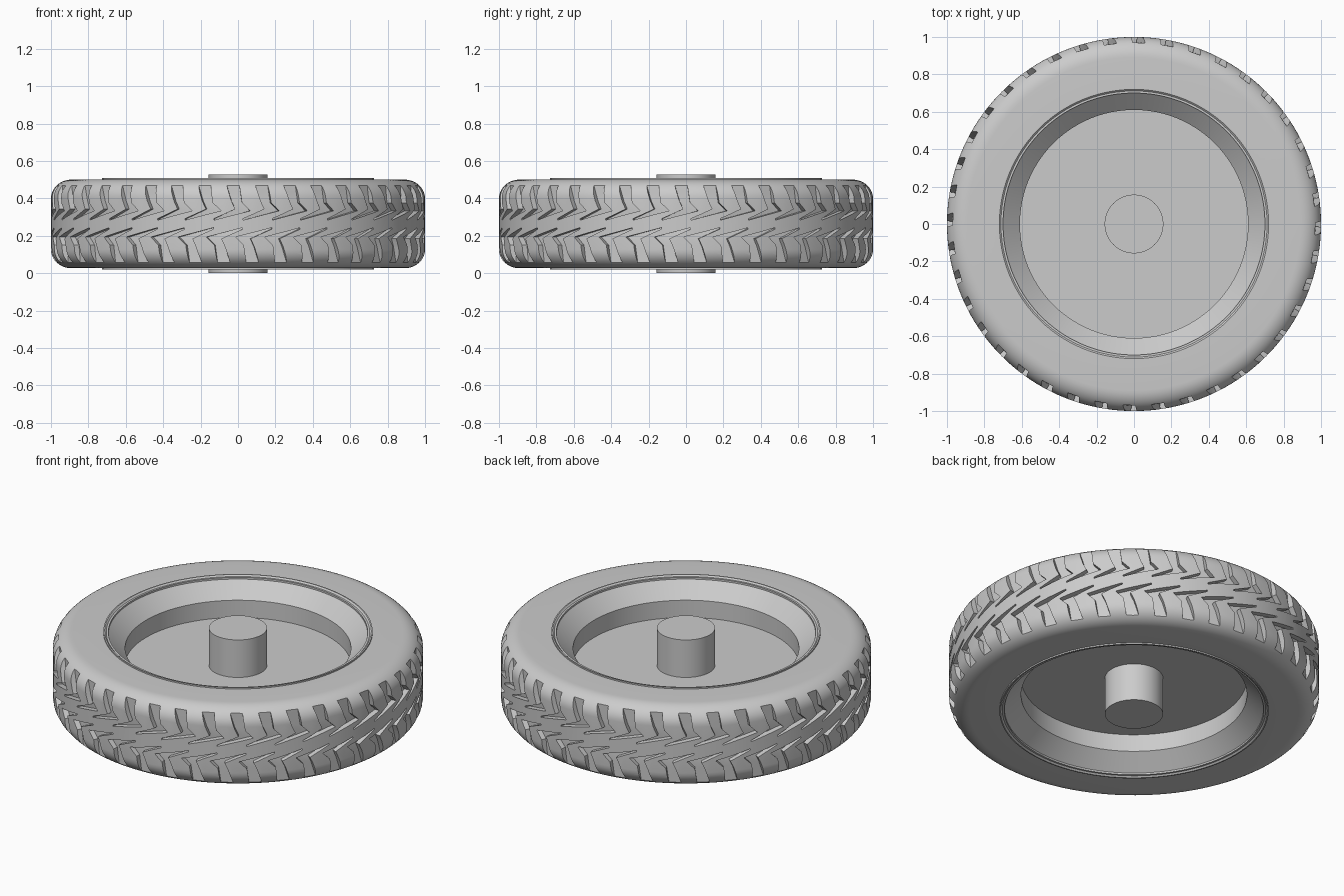
import bpy, bmesh, math

cube = bpy.data.objects.get("Cube")
if cube:
    bpy.data.objects.remove(cube, do_unlink=True)

MID = 0.2635      # mid height of the wheel
TREADS = 40       # grooves in each row

grey = bpy.data.materials.new("plain_grey")
grey.use_nodes = True
grey.diffuse_color = (0.6, 0.6, 0.6, 1)
grey.node_tree.nodes["Principled BSDF"].inputs["Base Color"].default_value = (0.6, 0.6, 0.6, 1)


def make_object(name, bm):
    bmesh.ops.recalc_face_normals(bm, faces=bm.faces)
    mesh = bpy.data.meshes.new(name)
    bm.to_mesh(mesh)
    bm.free()
    mesh.materials.append(grey)
    obj = bpy.data.objects.new(name, mesh)
    bpy.context.collection.objects.link(obj)
    return obj


def select_only(obj):
    bpy.ops.object.select_all(action='DESELECT')
    obj.select_set(True)
    bpy.context.view_layer.objects.active = obj


def lathe(name, half, steps, closed):
    """Spin a (radius, height above middle) half profile, mirrored below."""
    profile = half + [(r, -h) for r, h in reversed(half)]
    bm = bmesh.new()
    verts = [bm.verts.new((r, 0, MID + h)) for r, h in profile]
    edges = [bm.edges.new(pair) for pair in zip(verts, verts[1:])]
    if closed:
        edges.append(bm.edges.new((verts[-1], verts[0])))
    bmesh.ops.spin(bm, geom=verts + edges, cent=(0, 0, 0), axis=(0, 0, 1),
                   angle=math.tau, steps=steps)
    bmesh.ops.remove_doubles(bm, verts=bm.verts, dist=1e-5)
    return make_object(name, bm)


# Tyre with rounded shoulders
shoulder = [(0.89 + 0.11 * math.sin(a), 0.137 + 0.1 * math.cos(a))
            for a in (math.radians(9 * i) for i in range(11))]
tyre = lathe("tyre", [(0.70, 0.237)] + shoulder + [(1.0, 0.05)], 160, True)

# Rim with sloped lip, recessed disc and hub, the same on both sides
rim = lathe("rim_and_hub", [(0, MID), (0.157, MID), (0.157, 0.04), (0.61, 0.04),
                            (0.61, 0.143), (0.72, 0.245), (0.727, 0.245)], 96, False)

# Bent groove outline: (left offset, height), (right offset, height) per row
groove = [((-0.037, 0.24), (0.037, 0.24)),
          ((0.0, 0.122), (0.056, 0.113)),
          ((0.02, 0.079), (0.1, 0.07)),
          ((-0.095, 0.028), (-0.095, 0.02))]


def add_groove(bm, angle, sign):
    """Prism following the groove outline, from the groove floor outwards."""
    rows = []
    for row in groove:
        ring = []
        for (u, h), r in zip((row[0], row[1], row[1], row[0]), (0.97, 0.97, 1.03, 1.03)):
            t = angle + sign * u
            ring.append(bm.verts.new((r * math.cos(t), r * math.sin(t), MID + sign * h)))
        rows.append(ring)
    bm.faces.new(rows[0])
    bm.faces.new(rows[-1])
    for a, b in zip(rows, rows[1:]):
        for i in range(4):
            j = (i + 1) % 4
            bm.faces.new((a[i], a[j], b[j], b[i]))


# Upper row, and the lower row turned half round
bm = bmesh.new()
for k in range(TREADS):
    turn = math.tau * k / TREADS - math.pi / 2
    add_groove(bm, turn + math.radians(7), 1)
    add_groove(bm, turn + math.radians(5), -1)
cutter = make_object("tread_cutter", bm)
cutter.hide_render = True

cut = tyre.modifiers.new("tread", 'BOOLEAN')
cut.operation = 'DIFFERENCE'
cut.solver = 'EXACT'
cut.object = cutter
select_only(tyre)
bpy.ops.object.modifier_apply(modifier=cut.name)
bpy.data.objects.remove(cutter, do_unlink=True)

for obj in (tyre, rim):
    select_only(obj)
    bpy.ops.object.shade_smooth_by_angle(angle=math.radians(30))
